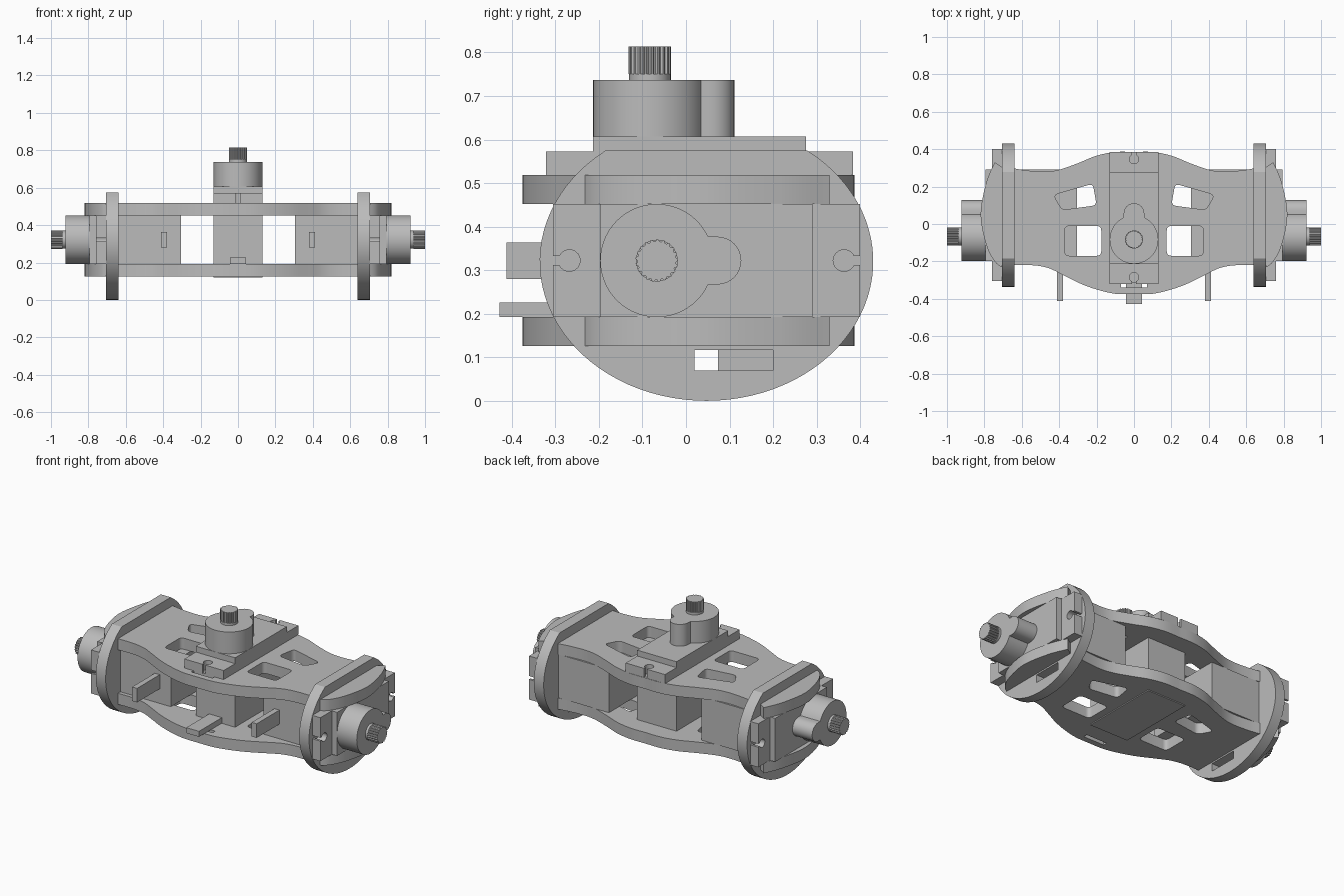
import bpy, bmesh
from math import sin, cos, pi, asin, radians
from mathutils import Matrix, Vector

cube = bpy.data.objects.get("Cube")
if cube:
    bpy.data.objects.remove(cube, do_unlink=True)

grey = bpy.data.materials.new("plain grey")
grey.use_nodes = True
COLOUR = (0.5, 0.5, 0.5, 1)
grey.diffuse_color = COLOUR
grey.node_tree.nodes["Principled BSDF"].inputs["Base Color"].default_value = COLOUR


def extrude(name, loops, w0, w1, frame=Matrix()):
    """Flat outline (first loop) with holes (other loops), extruded from w0 to w1."""
    curve = bpy.data.curves.new(name, 'CURVE')
    curve.dimensions = '2D'
    curve.fill_mode = 'BOTH'
    curve.extrude = (w1 - w0) / 2
    for loop in loops:
        spline = curve.splines.new('POLY')
        spline.points.add(len(loop) - 1)
        for point, (u, v) in zip(spline.points, loop):
            point.co = (u, v, 0, 1)
        spline.use_cyclic_u = True
    temp = bpy.data.objects.new("temp", curve)
    mesh = bpy.data.meshes.new_from_object(temp)
    bpy.data.objects.remove(temp)
    bpy.data.curves.remove(curve)
    bm = bmesh.new()
    bm.from_mesh(mesh)
    bmesh.ops.remove_doubles(bm, verts=bm.verts, dist=1e-5)
    bmesh.ops.recalc_face_normals(bm, faces=bm.faces)
    bm.transform(frame @ Matrix.Translation((0, 0, (w0 + w1) / 2)))
    bm.to_mesh(mesh)
    bm.free()
    mesh.polygons.foreach_set("use_smooth", [True] * len(mesh.polygons))
    mesh.set_sharp_from_angle(angle=radians(25))
    mesh.name = name
    mesh.materials.clear()
    mesh.materials.append(grey)
    obj = bpy.data.objects.new(name, mesh)
    bpy.context.collection.objects.link(obj)
    return obj


def arc(cx, r, a0, a1, n):
    return [(cx + r * cos(a0 + (a1 - a0) * i / n), r * sin(a0 + (a1 - a0) * i / n))
            for i in range(n + 1)]


def rect(u0, u1, v0, v1):
    return [(u0, v0), (u1, v0), (u1, v1), (u0, v1)]


def flip(points):
    return [(-u, v) for u, v in reversed(points)]


def smooth_path(points, n=6):
    """Catmull-Rom curve through the points."""
    p = [Vector(q) for q in points]
    p = [p[0]] + p + [p[-1]]
    out = []
    for a, b, c, d in zip(p, p[1:], p[2:], p[3:]):
        for i in range(n):
            t = i / n
            out.append((b * 2 + (c - a) * t + (a * 2 - b * 5 + c * 4 - d) * t ** 2
                        + (b * 3 - a - c * 3 + d) * t ** 3) / 2)
    return [(q.x, q.y) for q in out] + [tuple(points[-1])]


def rounded(points, r=0.025, n=5):
    """Polygon with rounded corners."""
    out = []
    p = [Vector(q) for q in points]
    for i, b in enumerate(p):
        a = b + (p[i - 1] - b).normalized() * r
        c = b + (p[(i + 1) % len(p)] - b).normalized() * r
        for k in range(n + 1):
            t = k / n
            q = a * (1 - t) ** 2 + b * 2 * t * (1 - t) + c * t ** 2
            out.append((q.x, q.y))
    return out


def axes(u, v, w, origin):
    return Matrix.Translation(origin) @ Matrix((u, v, w)).transposed().to_4x4()


# Top and bottom plates: wavy sides, curved ends, five windows
back = smooth_path([(0, .385), (.1, .385), (.2, .365), (.3, .325), (.4, .29),
                    (.48, .28), (.58, .287), (.66, .3), (.7, .3)])
end = smooth_path([(.745, .33), (.79, .22), (.82, .05), (.79, -.11), (.745, -.2), (.7, -.235)])
front = smooth_path([(.69, -.222), (.55, -.22), (.46, -.235), (.38, -.272), (.29, -.317),
                     (.2, -.35), (.1, -.373), (0, -.375)])
half = back + end + front
outline = half + flip(half)[1:-1]
slanted = rounded([(.43, .155), (.22, .215), (.2, .1), (.385, .075)])
square = rounded(rect(.175, .37, -.17, -.01))
windows = [slanted, flip(slanted), square, flip(square), rect(-.07, .07, -.34, -.315)]
for name, z in (("bottom_plate", .126), ("top_plate", .452)):
    extrude(name, [outline] + windows, z, z + .066)

# End discs: ellipse with a flat top and one slot
A, B, CY, CZ, FLAT = .383, .32, .047, .32, .575
start = asin((FLAT - CZ) / B)
oval = [(CY + A * cos(t), CZ + B * sin(t))
        for t in (pi - start + (pi + 2 * start) * i / 72 for i in range(73))]
X, Y, Z = Vector((1, 0, 0)), Vector((0, 1, 0)), Vector((0, 0, 1))
sideways = axes(Y, Z, X, (0, 0, 0))
extrude("left_disc", [oval, rect(.02, .2, .07, .117)], .64, .705, sideways)
extrude("right_disc", [oval, rect(-.106, .074, .07, .117)], -.705, -.64, sideways)


# Servo: u runs along the body, v across it, w out along the shaft
def servo(side, frame):
    W = .13
    extrude(side + "_servo_body", [rect(-W, .358, -W, W)], -.487, 0, frame)

    # Mounting flange with a keyhole notch in each end
    def notch(tip, hole, a0):
        gap = asin(.01 / .025)
        keyhole = arc(hole, .025, a0 + gap, a0 + 2 * pi - gap, 16)
        return [(tip, keyhole[0][1])] + keyhole + [(tip, keyhole[-1][1])]
    lo, hi = -.238, .467
    flange = [(lo, -W), (hi, -W)] + notch(hi, hi - .037, 0)[::-1]
    flange += [(hi, W), (lo, W)] + notch(lo, lo + .037, pi)[::-1]
    extrude(side + "_servo_flange", [flange], -.09, -.035, frame)

    # Gear housing with its lobe
    lobe = .055
    a = asin(lobe / W)
    housing = arc(0, W, a, 2 * pi - a, 48) + arc(.139, lobe, -pi / 2, pi / 2, 16)
    extrude(side + "_servo_housing", [housing], 0, .13, frame)

    # Shaft collar and splined shaft
    extrude(side + "_shaft_collar", [arc(0, .048, 0, 2 * pi, 32)[:-1]], .13, .144, frame)
    spline = [((.049 if i % 4 < 2 else .044) * cos(i * pi / 42),
               (.049 if i % 4 < 2 else .044) * sin(i * pi / 42)) for i in range(84)]
    extrude(side + "_splined_shaft", [spline], .144, .207, frame)

    # Cable tab
    extrude(side + "_cable_tab", [rect(-.345, -W, -.042, .042)], -.414, -.381, frame)


servo("centre", axes(Y, -X, Z, (0, -.083, .607)))
servo("left", axes(Y, Z, X, (.793, -.067, .322)))
servo("right", axes(Y, -Z, -X, (-.793, -.067, .322)))
